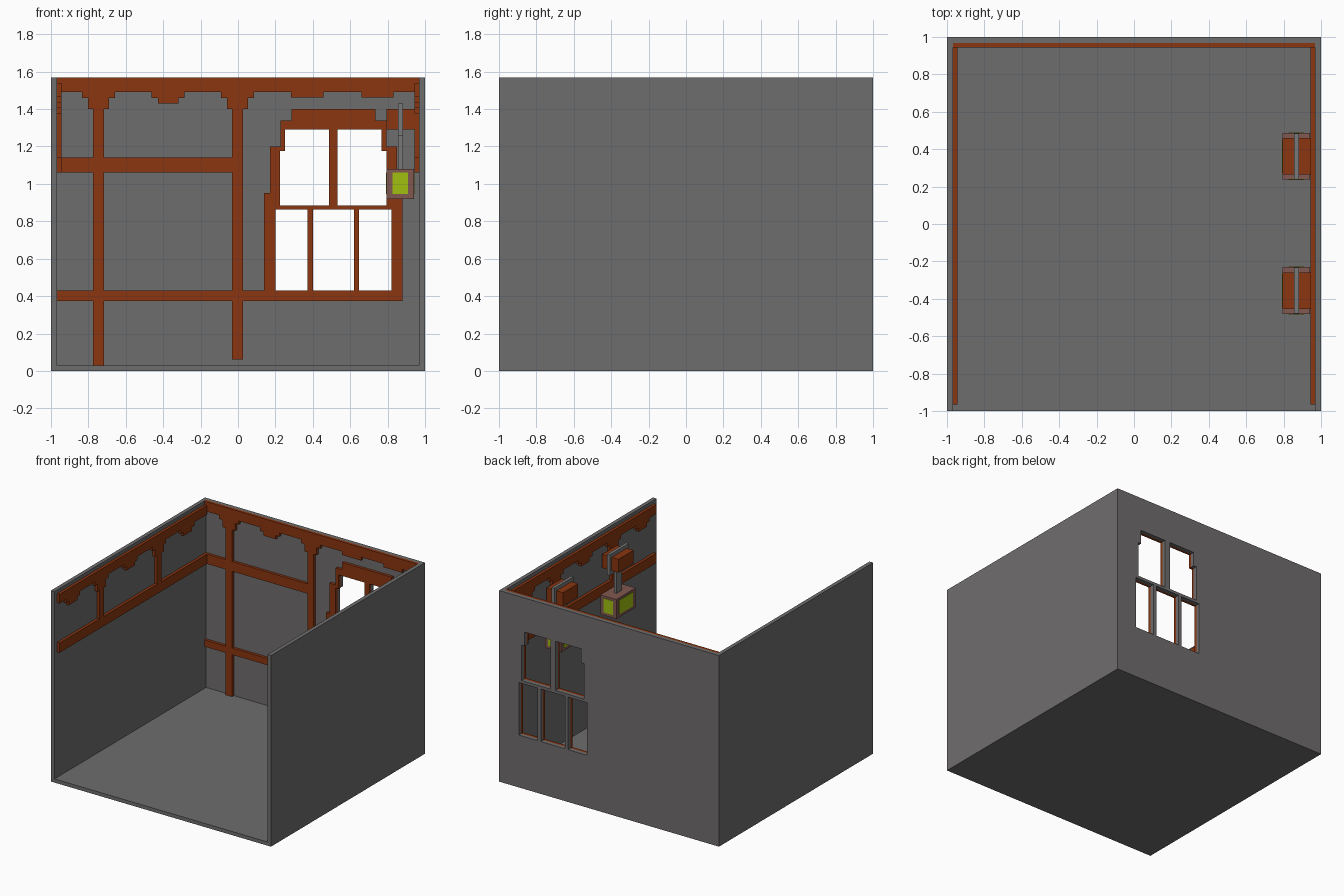
import bpy, bmesh
from mathutils import Vector

if "Cube" in bpy.data.objects:
    bpy.data.objects.remove(bpy.data.objects["Cube"])


def material(name, rgb):
    m = bpy.data.materials.new(name)
    m.use_nodes = True
    m.diffuse_color = (*rgb, 1)
    b = next(n for n in m.node_tree.nodes if n.type == 'BSDF_PRINCIPLED')
    b.inputs["Base Color"].default_value = (*rgb, 1)
    b.inputs["Roughness"].default_value = 0.8
    return m


GREY = material("wall grey", (0.159, 0.153, 0.153))
WOOD = material("red brown wood", (0.258, 0.036, 0.005))
IRON = material("iron grey", (0.19, 0.19, 0.19))
FRAME = material("dusty brown frame", (0.216, 0.098, 0.080))
GLOW = material("lime glow", (0.35, 0.53, 0.005))


def finish(bm, name, mat):
    bmesh.ops.recalc_face_normals(bm, faces=bm.faces[:])
    me = bpy.data.meshes.new(name)
    bm.to_mesh(me)
    bm.free()
    me.materials.append(mat)
    ob = bpy.data.objects.new(name, me)
    bpy.context.collection.objects.link(ob)
    return ob


def box(name, mat, x0, x1, y0, y1, z0, z1):
    bm = bmesh.new()
    bmesh.ops.create_cube(bm, size=1)
    for v in bm.verts:
        v.co = ((x0 + x1) / 2 + v.co.x * (x1 - x0),
                (y0 + y1) / 2 + v.co.y * (y1 - y0),
                (z0 + z1) / 2 + v.co.z * (z1 - z0))
    return finish(bm, name, mat)


def plate(name, mat, rects, holes, place, push):
    """Merge rectangles (u0, u1, v0, v1), cut the holes, then extrude by push."""
    us = sorted({round(c, 4) for r in rects + holes for c in r[:2]})
    vs = sorted({round(c, 4) for r in rects + holes for c in r[2:]})

    def inside(u, v, group):
        return any(r[0] < u < r[1] and r[2] < v < r[3] for r in group)

    bm = bmesh.new()
    grid = {}

    def vert(u, v):
        if (u, v) not in grid:
            grid[u, v] = bm.verts.new(place(u, v))
        return grid[u, v]

    for a, b in zip(us, us[1:]):
        for c, d in zip(vs, vs[1:]):
            mid = (a + b) / 2, (c + d) / 2
            if inside(*mid, rects) and not inside(*mid, holes):
                bm.faces.new([vert(a, c), vert(b, c), vert(b, d), vert(a, d)])
    out = bmesh.ops.extrude_face_region(bm, geom=bm.faces[:], use_keep_orig=True)
    moved = [g for g in out["geom"] if isinstance(g, bmesh.types.BMVert)]
    bmesh.ops.translate(bm, verts=moved, vec=Vector(push))
    bmesh.ops.recalc_face_normals(bm, faces=bm.faces[:])
    bmesh.ops.dissolve_limit(bm, angle_limit=0.01, verts=bm.verts[:], edges=bm.edges[:])
    return finish(bm, name, mat)


TOP = 1.57
IN = 0.968      # inner wall face
TRIM = 0.945    # room side of the wooden trim
WC = 0.51       # window centre


def both(x0, x1, z0, z1):
    """A rectangle and its twin mirrored about the window centre."""
    return [(x0, x1, z0, z1), (2 * WC - x1, 2 * WC - x0, z0, z1)]


def pendant(c, z):
    """Shallow stepped ornament under the top rail."""
    return [(c - 0.088, c + 0.088, z - 0.03, z), (c - 0.055, c + 0.055, z - 0.06, z)]


def post(c, z, foot):
    """Upright with a stepped head."""
    return [(c - 0.088, c + 0.088, z - 0.03, z), (c - 0.056, c + 0.056, z - 0.09, z),
            (c - 0.029, c + 0.029, foot, z)]


# Window panes: three below, two with notched corners above
panes = (both(0.20, 0.372, 0.43, 0.862) + [(0.40, 0.62, 0.43, 0.862)]
         + both(0.225, 0.487, 0.885, 1.175) + both(0.252, 0.487, 1.175, 1.29))

# Room shell
box("floor", GREY, -1, 1, -1, 1, 0, 0.03)
for side, s in (("left", 1), ("right", -1)):
    box(side + "_wall", GREY, min(s, s * IN), max(s, s * IN), -1, 1, 0.03, TOP)
plate("back_wall", GREY, [(-IN, IN, 0.03, TOP)], panes,
      lambda u, v: (u, IN, v), (0, 1 - IN, 0))

# Back wall timber with stepped window surround
rail = 1.49
back = [(-IN, IN, rail, TOP), (-IN, 0, 1.06, 1.14), (-IN, 0.88, 0.375, 0.43)]
back += post(-0.745, rail, 0.03) + post(-0.003, rail, 0.06)
back += pendant(-0.374, rail)
back += [(c - 0.086, c + 0.086, 1.462, rail) for c in (0.37, 0.745)]
back += [(0.14, 0.88, 0.375, 0.95), (0.17, 0.85, 0.95, 1.20),
         (0.226, 0.794, 1.20, 1.34), (0.285, 0.735, 1.34, 1.40)]
plate("back_timber", WOOD, back, panes, lambda u, v: (u, TRIM, v), (0, IN - TRIM, 0))

# Side wall timber
rail = 1.465
timber = [(-0.965, TRIM, rail, 1.54), (-0.965, TRIM, 1.06, 1.14)]
for c in (-0.42, 0.33):
    timber += post(c, rail, 1.06)
for c in (-0.79, -0.045, 0.70):
    timber += pendant(c, rail)
for side, s in (("left", 1), ("right", -1)):
    plate(side + "_timber", WOOD, timber, [],
          lambda u, v: (s * TRIM, u, v), (s * (IN - TRIM), 0, 0))

# Hanging lanterns on the left wall
X0, X1 = 0.795, 0.94
for label, y in (("front", -0.356), ("rear", 0.362)):
    n = label + "_lantern_"
    box(n + "bracket", WOOD, X0, TRIM, y - 0.098, y + 0.098, 1.29, 1.40)
    box(n + "strap", IRON, 0.856, 0.881, y - 0.123, y + 0.123, 1.26, 1.43)
    box(n + "hanger", IRON, 0.856, 0.881, y - 0.035, y + 0.035, 1.08, 1.26)
    box(n + "case", FRAME, X0, X1, y - 0.125, y + 0.125, 0.92, 1.08)
    for s in (-1, 1):
        e = y + s * 0.125
        box(n + "end_pane", GLOW, X0 + 0.03, X1 - 0.03,
            e - 0.003, e + 0.003, 0.945, 1.06)
        f = X0 if s < 0 else X1
        box(n + "side_pane", GLOW, f - 0.003, f + 0.003,
            y - 0.09, y + 0.09, 0.945, 1.06)
